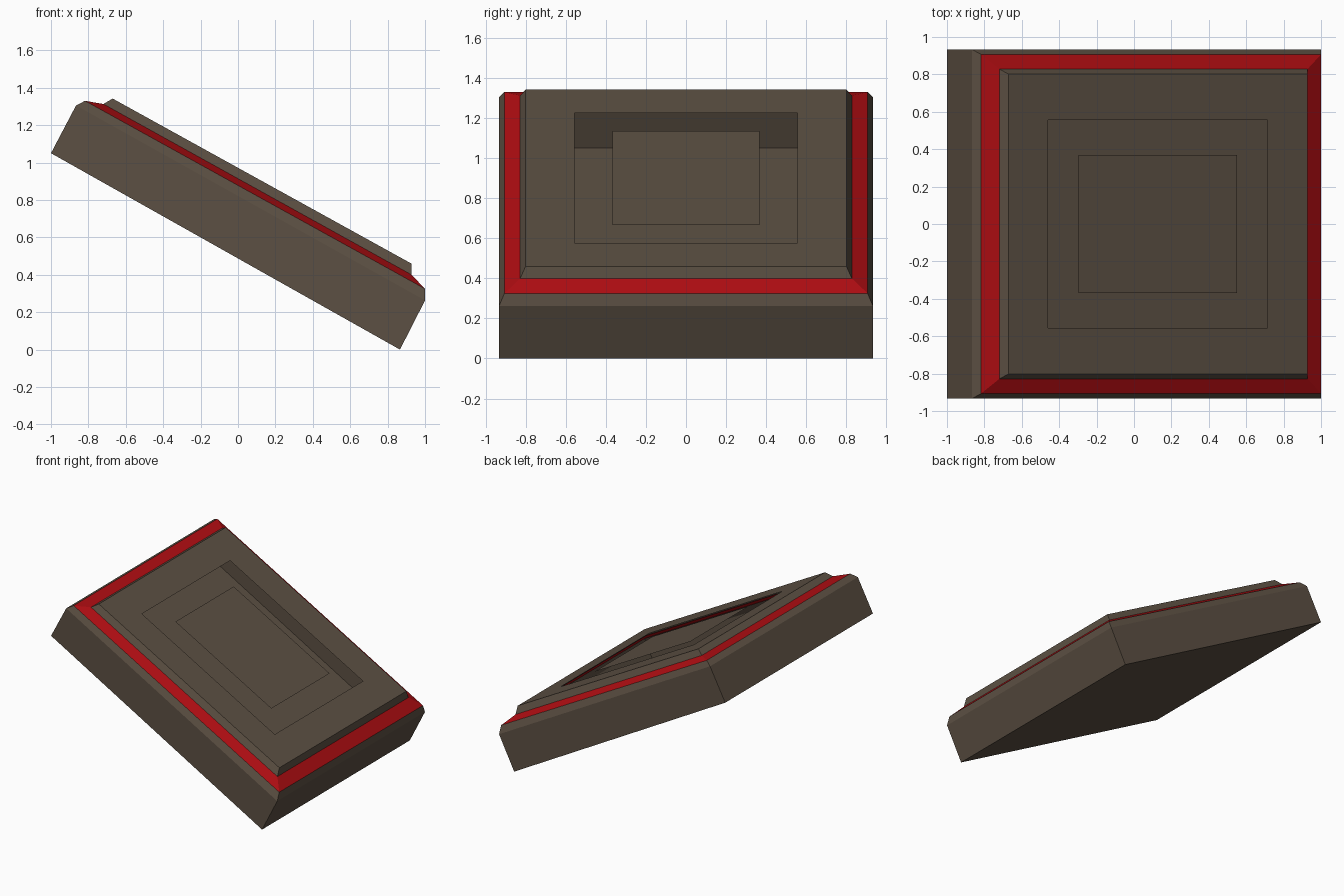
import bpy, bmesh

if "Cube" in bpy.data.objects:
    bpy.data.objects.remove(bpy.data.objects["Cube"])


def material(name, rgb):
    m = bpy.data.materials.new(name)
    m.diffuse_color = (*rgb, 1)
    m.use_nodes = True
    m.node_tree.nodes["Principled BSDF"].inputs["Base Color"].default_value = m.diffuse_color
    return m


brown = material("dark brown", (0.107, 0.08, 0.056))
red = material("deep red", (0.43, 0.004, 0.006))

# Sloped rectangular rings, bottom to top: upper end (x, z), lower end (x, z), half depth
FOOT = (-1.0, 1.05, 0.866, 0.0, 0.933)
SIDE = (-0.866, 1.305, 1.0, 0.263, 0.933)
BEVEL = (-0.818, 1.33, 1.0, 0.325, 0.907)
TRIM = (-0.72, 1.313, 0.928, 0.40, 0.828)
PLATE = (-0.67, 1.342, 0.927, 0.46, 0.801)
OPENING = (-0.46, 1.226, 0.715, 0.577, 0.557)
PANEL = (-0.296, 1.135, 0.552, 0.667, 0.368)


def shell(name, rings, mat, bottom=False, top=False):
    """Thin flat-faced shell through successive rings, optionally capped."""
    bm = bmesh.new()
    loops = []
    for xl, zl, xr, zr, y in rings:
        pts = ((xl, -y, zl), (xr, -y, zr), (xr, y, zr), (xl, y, zl))
        loops.append([bm.verts.new(p) for p in pts])
    for a, b in zip(loops, loops[1:]):
        for i in range(4):
            j = (i + 1) % 4
            bm.faces.new((a[i], a[j], b[j], b[i]))
    if bottom:
        bm.faces.new(loops[0][::-1])
    if top:
        bm.faces.new(loops[-1])
    mesh = bpy.data.meshes.new(name)
    bm.to_mesh(mesh)
    bm.free()
    mesh.materials.append(mat)
    obj = bpy.data.objects.new(name, mesh)
    bpy.context.collection.objects.link(obj)
    return obj


# Hollow sloping case with bevelled rim
shell("case", [FOOT, SIDE, BEVEL], brown, bottom=True)
# Red band around the top
shell("red_trim", [BEVEL, TRIM], red)
# Raised top plate with an open rectangular slot around the centre
shell("top_frame", [TRIM, PLATE, OPENING], brown)
# Thin central panel level with the top plate
shell("centre_panel", [PANEL], brown, top=True)
